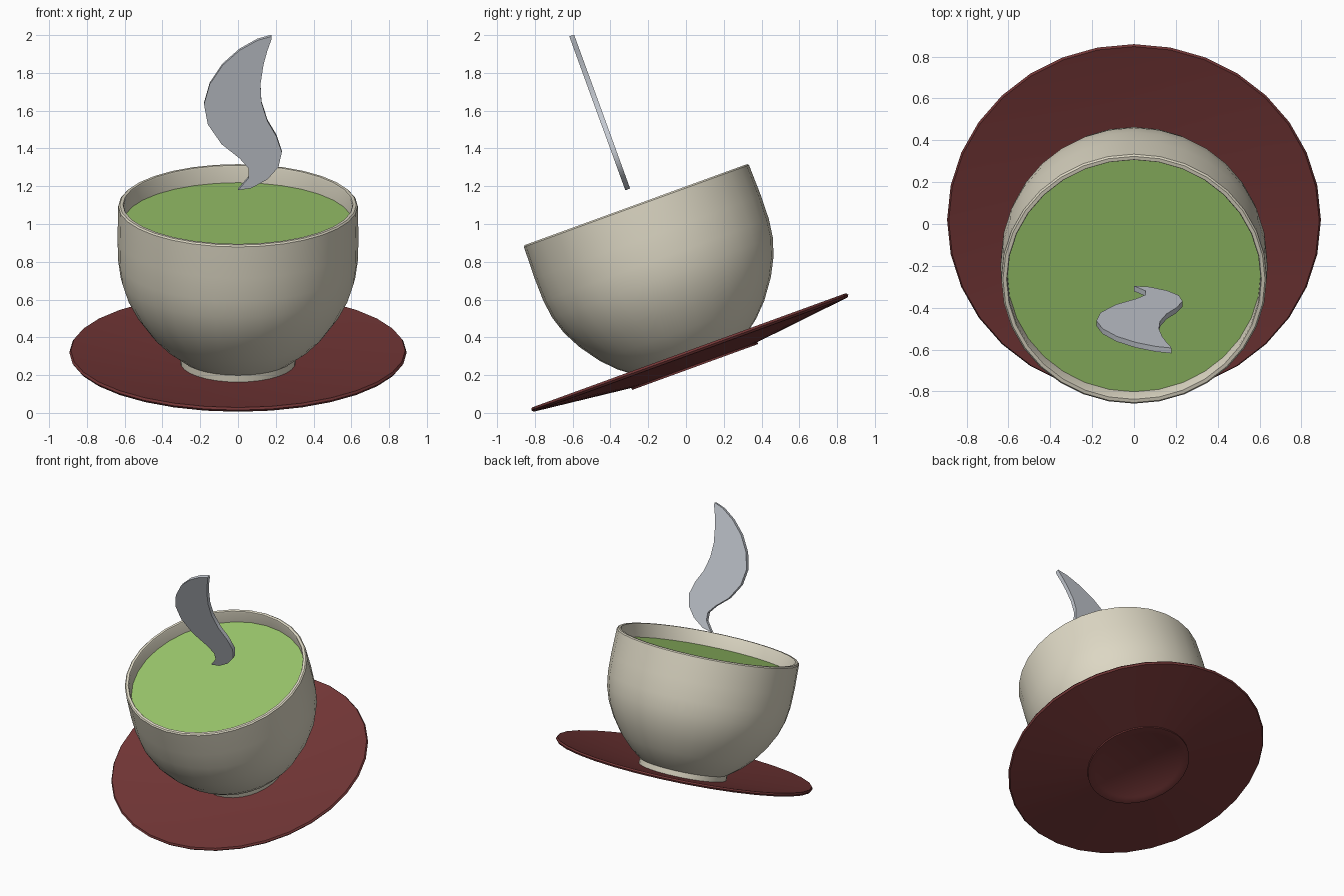
import bpy, bmesh, math
from mathutils import Matrix, Vector

if "Cube" in bpy.data.objects:
    bpy.data.objects.remove(bpy.data.objects["Cube"])

# Whole cup leans forward 20 degrees about the x axis
TILT = Matrix.Translation((0, 0.02, 0.32)) @ Matrix.Rotation(math.radians(20), 4, 'X')
SEG = 32


def material(name, rgb):
    m = bpy.data.materials.new(name)
    m.diffuse_color = (*rgb, 1)
    m.use_nodes = True
    m.node_tree.nodes["Principled BSDF"].inputs["Base Color"].default_value = m.diffuse_color
    return m


cream = material("cream", (0.72, 0.68, 0.55))
maroon = material("maroon", (0.17, 0.037, 0.037))
green = material("tea green", (0.32, 0.56, 0.145))
grey = material("steam grey", (0.55, 0.58, 0.63))


def finish(name, bm, mat):
    bmesh.ops.recalc_face_normals(bm, faces=bm.faces)
    bm.transform(TILT)
    me = bpy.data.meshes.new(name)
    bm.to_mesh(me)
    bm.free()
    me.materials.append(mat)
    ob = bpy.data.objects.new(name, me)
    bpy.context.collection.objects.link(ob)
    bpy.ops.object.select_all(action='DESELECT')
    bpy.context.view_layer.objects.active = ob
    ob.select_set(True)
    bpy.ops.object.shade_smooth_by_angle(angle=math.radians(35))
    return ob


def lathe(name, profile, mat):
    """Revolve (radius, height) points, capping both ends."""
    bm = bmesh.new()
    rings = []
    for r, h in profile:
        rings.append([bm.verts.new((r * math.sin(2 * math.pi * i / SEG),
                                    r * math.cos(2 * math.pi * i / SEG), h))
                      for i in range(SEG)])
    for a, b in zip(rings, rings[1:]):
        for i in range(SEG):
            j = (i + 1) % SEG
            bm.faces.new((a[i], a[j], b[j], b[i]))
    bm.faces.new(rings[0])
    bm.faces.new(rings[-1])
    return finish(name, bm, mat)


# Saucer: shallow dish with a low foot ring beneath
lathe("saucer", [(0.30, -0.076), (0.31, -0.082), (0.355, -0.082), (0.355, -0.071),
                 (0.885, -0.012), (0.893, 0.0), (0.885, 0.012), (0.36, -0.056)], maroon)

# Cup: foot, rounded outer wall, rim and inner wall
lathe("cup", [(0.305, -0.065), (0.305, -0.018), (0.33, 0.0), (0.392, 0.048),
              (0.464, 0.122), (0.54, 0.228), (0.59, 0.324), (0.621, 0.42),
              (0.635, 0.52), (0.638, 0.65), (0.634, 0.825), (0.626, 0.833),
              (0.609, 0.833), (0.605, 0.825), (0.608, 0.65), (0.59, 0.42),
              (0.51, 0.24), (0.36, 0.07), (0.25, 0.02)], cream)

# Tea surface
lathe("tea", [(0.606, 0.725), (0.606, 0.736)], green)

# Steam: S-shaped plate, outline given as (x, world height) in the front view
outline = [(.178, 2.0), (.103, 1.979), (.008, 1.926), (-.082, 1.847), (-.15, 1.746),
           (-.18, 1.64), (-.16, 1.534), (-.087, 1.429), (.008, 1.354), (.055, 1.302),
           (.055, 1.249), (0, 1.185), (.071, 1.196), (.156, 1.243), (.214, 1.307),
           (.232, 1.386), (.203, 1.471), (.156, 1.55), (.124, 1.65), (.119, 1.746),
           (.135, 1.85), (.156, 1.926), (.176, 1.98)]
bm = bmesh.new()
face = bm.faces.new([bm.verts.new((x, 0, (z - 0.317) / 0.94)) for x, z in outline])
ext = bmesh.ops.extrude_face_region(bm, geom=[face], use_keep_orig=True)
moved = [v for v in ext["geom"] if isinstance(v, bmesh.types.BMVert)]
bmesh.ops.translate(bm, verts=moved, vec=Vector((0, -0.027, 0)))
finish("steam", bm, grey)
